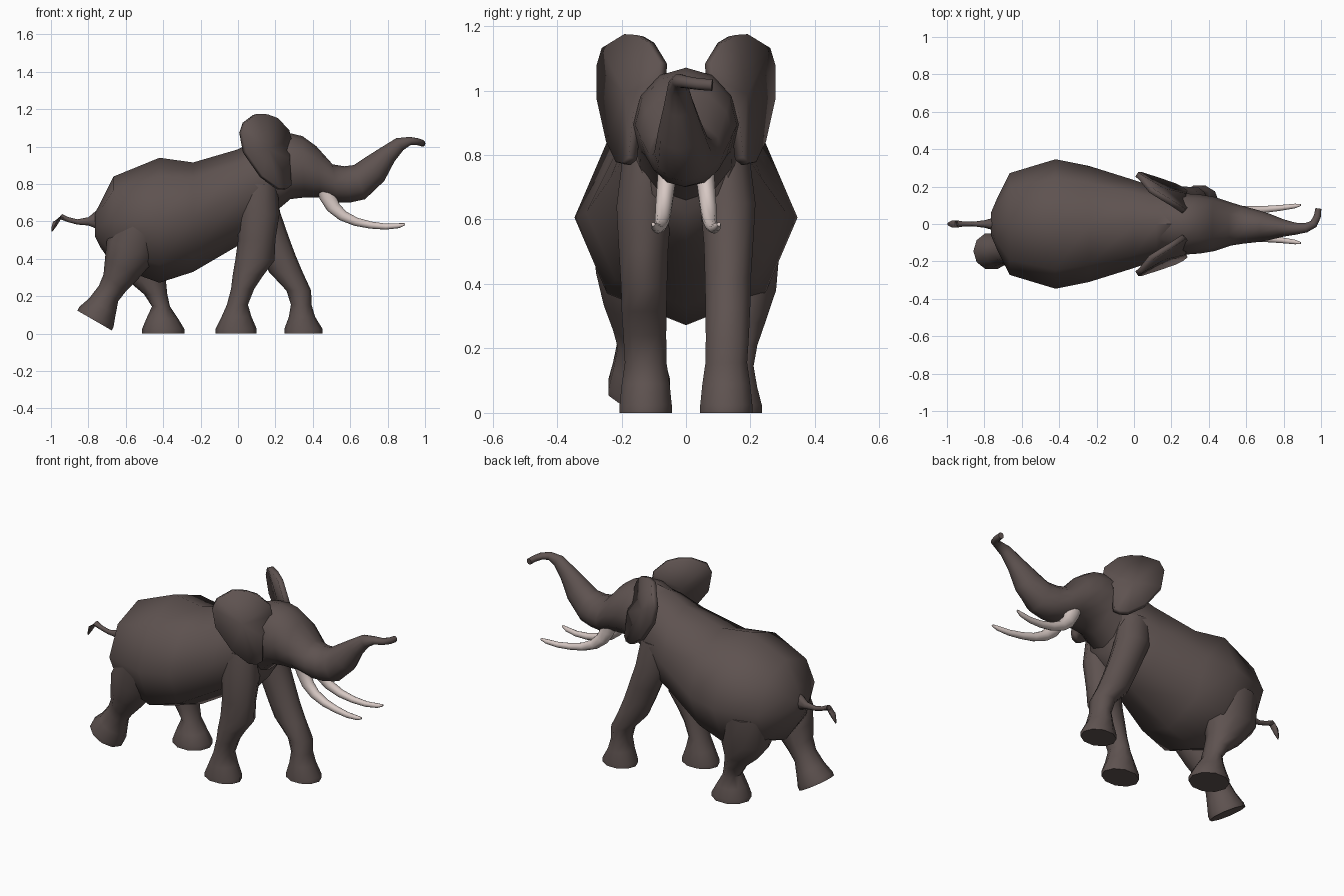
import bpy, bmesh, math
from mathutils import Vector


def material(name, rgb):
    m = bpy.data.materials.new(name)
    m.diffuse_color = (*rgb, 1)
    return m


HIDE = material("grey brown hide", (0.112, 0.085, 0.08))
IVORY = material("ivory", (0.68, 0.58, 0.55))


def finish(name, bm, mat, angle=50):
    bmesh.ops.recalc_face_normals(bm, faces=bm.faces)
    me = bpy.data.meshes.new(name)
    bm.to_mesh(me)
    bm.free()
    me.materials.append(mat)
    ob = bpy.data.objects.new(name, me)
    bpy.context.collection.objects.link(ob)
    bpy.ops.object.select_all(action='DESELECT')
    ob.select_set(True)
    bpy.context.view_layer.objects.active = ob
    bpy.ops.object.shade_smooth_by_angle(angle=math.radians(angle))
    return ob


def loft(name, rings, mat=HIDE, sides=10):
    """Skin ellipses (x, y, z, half_u, half_v[, tilt]).
    With tilt: u lies in the xz plane at that angle, v is y.
    Without tilt: the ellipse is square to the path."""
    bm = bmesh.new()
    pts = [Vector(r[:3]) for r in rings]
    loops = []
    for i, r in enumerate(rings):
        if len(r) == 6:
            a = math.radians(r[5])
            u, v = Vector((math.cos(a), 0, math.sin(a))), Vector((0, 1, 0))
        else:
            t = pts[min(i + 1, len(pts) - 1)] - pts[max(i - 1, 0)]
            v = Vector((0, 0, 1)).cross(t).normalized()
            u = t.cross(v).normalized()
        loop = []
        for k in range(sides):
            w = 2 * math.pi * k / sides
            loop.append(bm.verts.new(pts[i] + u * r[3] * math.cos(w) + v * r[4] * math.sin(w)))
        loops.append(loop)
    for a, b in zip(loops, loops[1:]):
        for k in range(sides):
            j = (k + 1) % sides
            bm.faces.new((a[k], a[j], b[j], b[k]))
    bm.faces.new(loops[0])
    bm.faces.new(loops[-1])
    return finish(name, bm, mat)


# Body: (x, top, bottom, half width), octagonal sections
sections = [(-0.765, 0.645, 0.52, 0.06), (-0.735, 0.70, 0.46, 0.13), (-0.665, 0.84, 0.36, 0.272),
            (-0.42, 0.94, 0.272, 0.346), (-0.24, 0.915, 0.33, 0.31),
            (0.0, 0.985, 0.47, 0.235), (0.12, 1.05, 0.52, 0.195), (0.21, 1.068, 0.62, 0.165)]
loft("body", [(x, 0, (t + b) / 2, (t - b) / 2, w, 90) for x, t, b, w in sections], sides=8)

# Head running into the raised trunk, whose tip turns sideways
loft("head_and_trunk", [
    (0.10, 0, 0.82, 0.20, 0.16, 90), (0.21, 0, 0.865, 0.205, 0.165, 90),
    (0.28, 0, 0.895, 0.176, 0.163, 90), (0.35, 0, 0.892, 0.164, 0.158, 92),
    (0.43, 0, 0.865, 0.138, 0.145, 95), (0.52, 0, 0.803, 0.103, 0.115, 98),
    (0.585, -0.005, 0.798, 0.098, 0.10, 100), (0.65, -0.01, 0.81, 0.096, 0.088, 108),
    (0.725, -0.017, 0.875, 0.082, 0.07), (0.80, -0.022, 0.957, 0.052, 0.046),
    (0.865, -0.025, 1.013, 0.037, 0.032), (0.92, -0.02, 1.03, 0.022, 0.025),
    (0.96, 0.0, 1.026, 0.019, 0.022), (0.98, 0.04, 1.02, 0.018, 0.019),
    (0.986, 0.082, 1.017, 0.018, 0.016)], sides=12)

# Legs, hoof upwards
loft("front_leg_right", [
    (-0.01, -0.125, 0, 0.11, 0.085, 0), (-0.01, -0.125, 0.025, 0.11, 0.085, 0),
    (-0.008, -0.125, 0.09, 0.08, 0.078, 0), (-0.003, -0.125, 0.155, 0.056, 0.068, 0),
    (0.025, -0.128, 0.24, 0.062, 0.07, 0), (0.055, -0.13, 0.315, 0.083, 0.073, 0),
    (0.09, -0.13, 0.39, 0.105, 0.075, 0), (0.10, -0.132, 0.50, 0.10, 0.08, 0),
    (0.11, -0.13, 0.64, 0.112, 0.09, 0), (0.11, -0.12, 0.80, 0.10, 0.08, 0)])
loft("front_leg_left", [
    (0.35, 0.125, 0, 0.102, 0.085, 0), (0.35, 0.125, 0.025, 0.102, 0.085, 0),
    (0.342, 0.125, 0.09, 0.07, 0.078, 0), (0.338, 0.125, 0.155, 0.055, 0.068, 0),
    (0.325, 0.128, 0.23, 0.066, 0.07, 0), (0.255, 0.13, 0.33, 0.09, 0.073, 0),
    (0.215, 0.13, 0.42, 0.092, 0.075, 0), (0.175, 0.132, 0.52, 0.095, 0.08, 0),
    (0.125, 0.13, 0.65, 0.10, 0.09, 0), (0.10, 0.12, 0.80, 0.10, 0.08, 0)])
loft("hind_leg_left", [
    (-0.40, 0.14, 0, 0.113, 0.10, 0), (-0.40, 0.14, 0.025, 0.113, 0.10, 0),
    (-0.405, 0.14, 0.08, 0.085, 0.085, 0), (-0.412, 0.145, 0.145, 0.048, 0.068, 0),
    (-0.44, 0.15, 0.21, 0.062, 0.075, 0), (-0.485, 0.16, 0.28, 0.10, 0.09, 0),
    (-0.52, 0.17, 0.38, 0.15, 0.115, 0), (-0.52, 0.18, 0.55, 0.15, 0.12, 0)])
loft("hind_leg_right", [
    (-0.767, -0.145, 0.07, 0.106, 0.10, -30), (-0.757, -0.145, 0.09, 0.106, 0.10, -30),
    (-0.725, -0.145, 0.145, 0.083, 0.085, -32), (-0.692, -0.145, 0.215, 0.066, 0.07, -38),
    (-0.66, -0.15, 0.27, 0.075, 0.08, -38), (-0.62, -0.16, 0.35, 0.105, 0.10, -30),
    (-0.57, -0.17, 0.45, 0.14, 0.115, -20), (-0.52, -0.18, 0.57, 0.13, 0.115, -10)])

# Tail with a hooked tuft
loft("tail", [
    (-0.70, 0, 0.60, 0.08, 0.06, 90), (-0.755, 0, 0.61, 0.05, 0.032, 90),
    (-0.80, 0, 0.60, 0.022, 0.02, 90), (-0.86, 0, 0.597, 0.014, 0.012, 90),
    (-0.91, 0, 0.61, 0.013, 0.013, 80), (-0.95, 0, 0.627, 0.015, 0.02, 55),
    (-0.968, 0, 0.605, 0.023, 0.02, 20), (-0.982, 0, 0.575, 0.014, 0.014, 10),
    (-0.995, 0, 0.545, 0.003, 0.004, 10)], sides=8)

# Ears: flared plates with one outline used for both sides
outline = [(0.09, 0.18, 1.172), (0.15, 0.143, 1.17), (0.205, 0.11, 1.15), (0.265, 0.07, 1.085),
           (0.28, 0.075, 1.03), (0.272, 0.15, 0.93), (0.28, 0.165, 0.79), (0.255, 0.185, 0.772),
           (0.215, 0.205, 0.775), (0.125, 0.236, 0.84), (0.035, 0.265, 0.97),
           (0.015, 0.266, 1.075), (0.035, 0.25, 1.13)]
for side, s in (("right", -1), ("left", 1)):
    bm = bmesh.new()
    rim = [bm.verts.new((x, s * y, z)) for x, y, z in outline]
    mid = bm.verts.new((0.155, s * 0.178, 0.985))
    for a, b in zip(rim, rim[1:] + rim[:1]):
        bm.faces.new((a, b, mid))
    ear = finish("ear_" + side, bm, HIDE, 45)
    mod = ear.modifiers.new("thickness", 'SOLIDIFY')
    mod.thickness = 0.03
    mod.offset = 0

    # Tusks sweep down, forward and slightly outward
    loft("tusk_" + side, [
        (0.465, s * 0.06, 0.77, 0.045, 0.032, 5), (0.482, s * 0.06, 0.725, 0.045, 0.03, 8),
        (0.51, s * 0.065, 0.675, 0.037, 0.028, 30), (0.56, s * 0.07, 0.63, 0.029, 0.026, 50),
        (0.63, s * 0.074, 0.598, 0.023, 0.023, 68), (0.71, s * 0.079, 0.58, 0.019, 0.019, 78),
        (0.79, s * 0.087, 0.572, 0.016, 0.016, 87), (0.86, s * 0.096, 0.577, 0.013, 0.013, 96),
        (0.892, s * 0.102, 0.585, 0.006, 0.006, 100)], IVORY)
